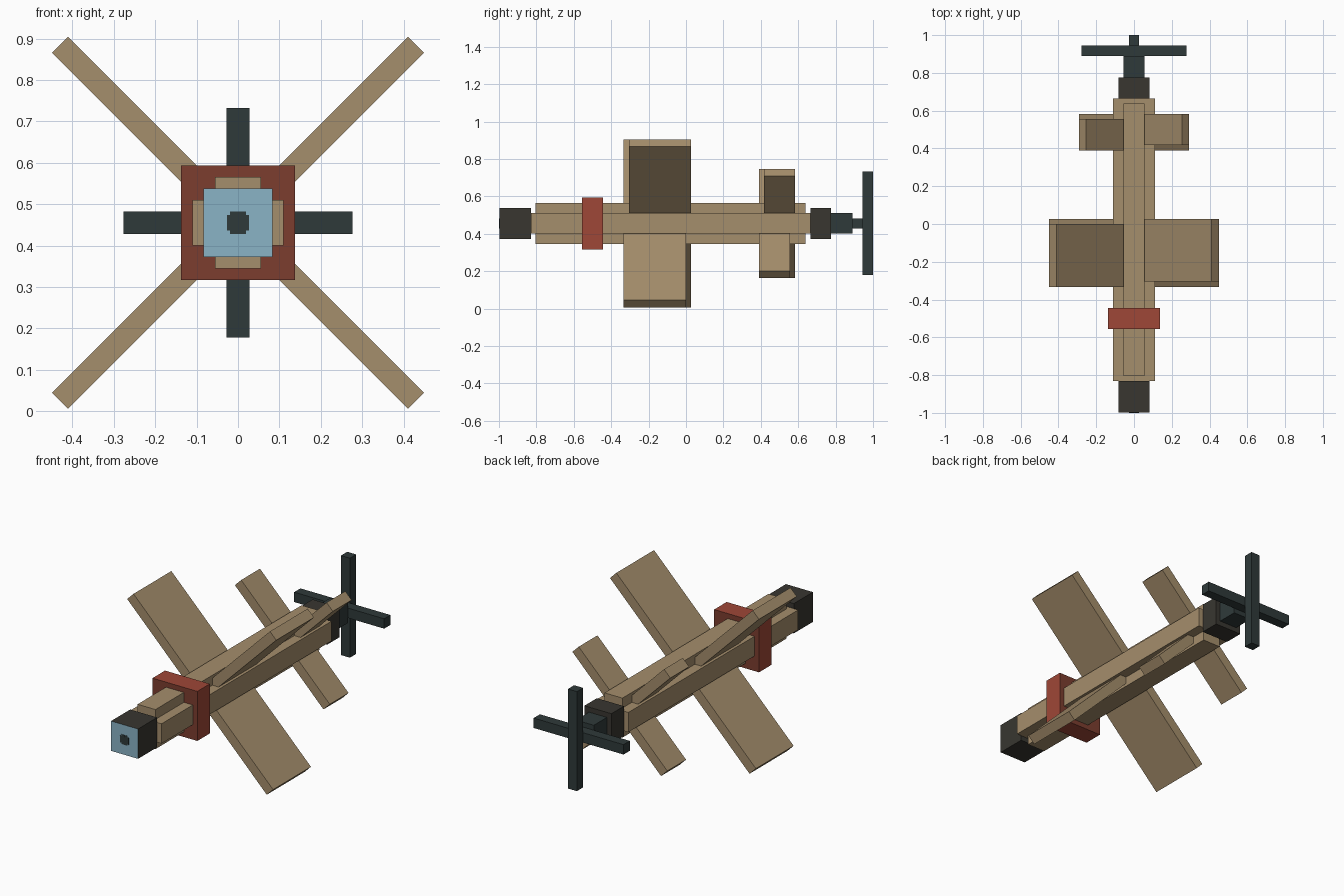
import bpy, math
from mathutils import Matrix

if "Cube" in bpy.data.objects:
    bpy.data.objects.remove(bpy.data.objects["Cube"])

CZ = 0.455  # height of the long axis


def material(name, hex_code):
    def linear(v):
        return v / 12.92 if v <= 0.04045 else ((v + 0.055) / 1.055) ** 2.4
    rgb = [linear(int(hex_code[i:i + 2], 16) / 255) for i in (0, 2, 4)]
    m = bpy.data.materials.new(name)
    m.diffuse_color = (*rgb, 1)
    m.use_nodes = True
    m.node_tree.nodes["Principled BSDF"].inputs["Base Color"].default_value = m.diffuse_color
    return m


tan = material("tan", "A58E6C")
red = material("red", "9F4737")
dark_red = material("dark red", "7C3D2F")
blue = material("light blue", "8AB3C6")
black = material("warm black", "383630")
slate = material("dark slate", "2F3A3A")


def box(name, half_x, half_z, y0, y1, mat, roll=0):
    """Box around the long axis, rolled about it by an angle in degrees."""
    bpy.ops.mesh.primitive_cube_add(size=2)
    ob = bpy.context.object
    ob.name = name
    ob.data.transform(Matrix.Rotation(math.radians(roll), 4, 'Y')
                      @ Matrix.Diagonal((half_x, (y1 - y0) / 2, half_z, 1)))
    ob.location = (0, (y0 + y1) / 2, CZ)
    ob.data.materials.append(mat)
    return ob


def paint_ends(ob, mat, directions):
    """Give the faces pointing along y in the given directions another colour."""
    ob.data.materials.append(mat)
    for f in ob.data.polygons:
        if any(f.normal.y * d > 0.9 for d in directions):
            f.material_index = 1


# Cross-shaped body
box("body_wide", 0.11, 0.055, -0.83, 0.665, tan)
box("body_tall", 0.055, 0.11, -0.805, 0.638, tan)

# Nose with blue front and small dark spot
nose = box("nose", 0.083, 0.083, -0.998, -0.83, black)
paint_ends(nose, blue, [-1])
box("nose_spot_wide", 0.027, 0.019, -1.0, -0.997, slate)
box("nose_spot_tall", 0.019, 0.027, -0.9995, -0.997, slate)

# Red collar
collar = box("collar", 0.138, 0.138, -0.555, -0.445, red)
paint_ends(collar, dark_red, [-1, 1])

# Diagonal fins: each pair is two crossed planks, slightly staggered
for label, reach, y_rise, y_fall in (("front", 0.608, (-0.305, 0.027), (-0.333, 0.0)),
                                     ("rear", 0.386, (0.417, 0.582), (0.39, 0.555))):
    box(label + "_fin_rising", reach, 0.0275, *y_rise, tan, roll=-45)
    box(label + "_fin_falling", reach, 0.0275, *y_fall, tan, roll=45)

# Tail block, hub and propeller bars
box("tail_block", 0.083, 0.083, 0.665, 0.775, black)
box("tail_hub", 0.055, 0.055, 0.775, 0.89, slate)
box("propeller_wide", 0.277, 0.0275, 0.89, 0.945, slate)
box("propeller_tall", 0.0275, 0.277, 0.945, 1.0, slate)
